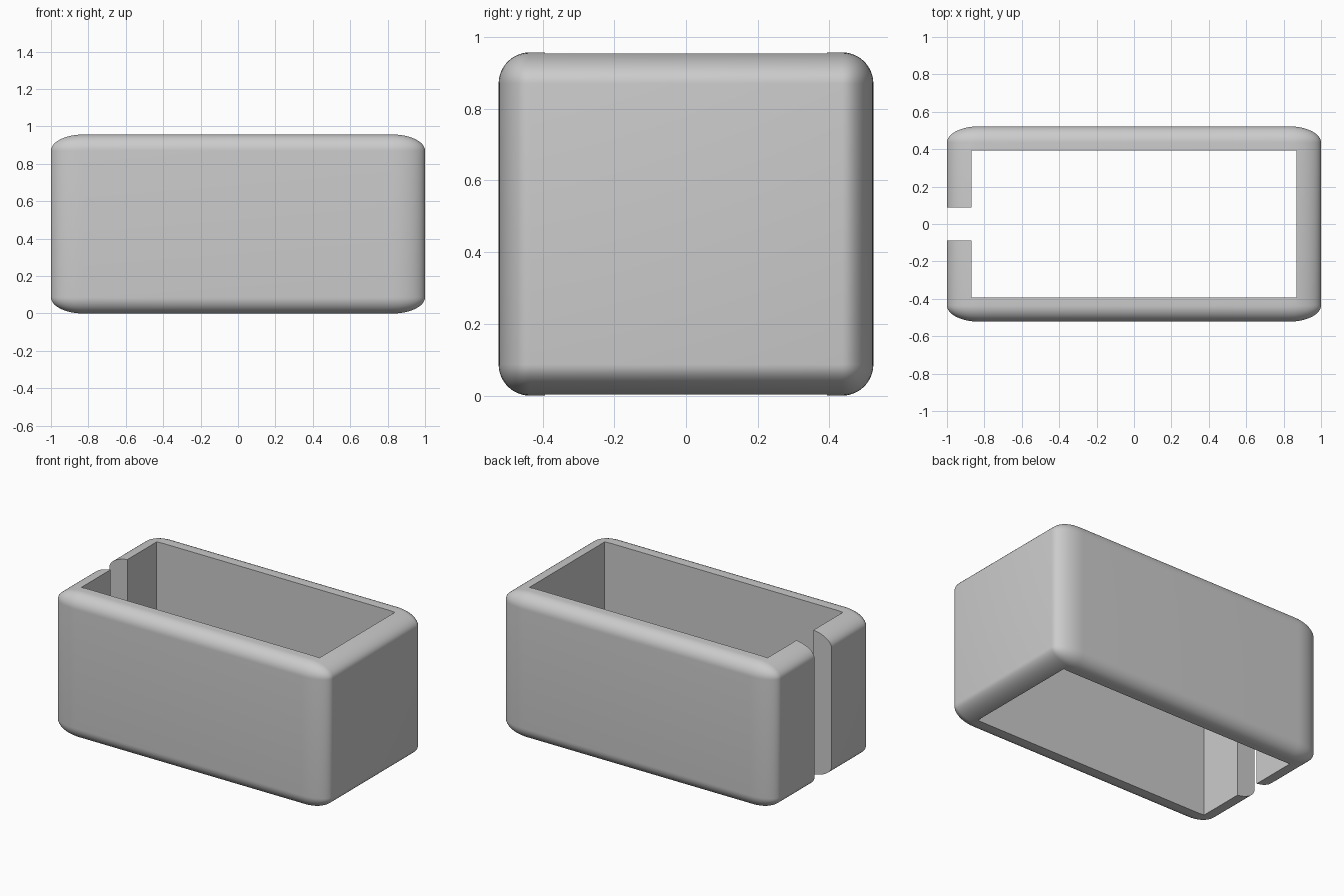
import bpy
import bmesh
from math import radians
from mathutils import Matrix, Vector

WIDTH, DEPTH, HEIGHT = 2.0, 1.045, 0.957
RADIUS = 0.087      # corner rounding before the lengthwise stretch
STRETCH = 2.0       # rounding is twice as long along x

old = bpy.data.objects.get("Cube")
if old:
    bpy.data.objects.remove(old, do_unlink=True)

grey = bpy.data.materials.new("light_grey")
grey.use_nodes = True
colour = (0.6, 0.6, 0.6, 1.0)
grey.diffuse_color = colour
grey.node_tree.nodes["Principled BSDF"].inputs["Base Color"].default_value = colour


def box(name, size, centre, radius=0.0, stretch=1.0):
    """Box with optional rounded edges, stretched along x."""
    bm = bmesh.new()
    bmesh.ops.create_cube(bm, size=1.0)
    bmesh.ops.scale(bm, verts=bm.verts, vec=(size[0] / stretch, size[1], size[2]))
    if radius:
        bmesh.ops.bevel(bm, geom=bm.edges[:], offset=radius, segments=12,
                        profile=0.5, affect='EDGES')
    bmesh.ops.scale(bm, verts=bm.verts, vec=(stretch, 1, 1))
    bmesh.ops.transform(bm, verts=bm.verts, matrix=Matrix.Translation(Vector(centre)))
    mesh = bpy.data.meshes.new(name)
    bm.to_mesh(mesh)
    bm.free()
    mesh.materials.append(grey)
    obj = bpy.data.objects.new(name, mesh)
    bpy.context.collection.objects.link(obj)
    return obj


# Rounded outer body
sleeve = box("sleeve", (WIDTH, DEPTH, HEIGHT), (0, 0, HEIGHT / 2), RADIUS, STRETCH)

# Open passage from top to bottom, and the slit through the right end
cutters = [
    box("passage_cutter", (1.738, 0.786, 2), (0, 0, HEIGHT / 2)),
    box("slit_cutter", (0.6, 0.177, 2), (-1, 0, HEIGHT / 2)),
]
bpy.context.view_layer.objects.active = sleeve
for cutter in cutters:
    cutter.hide_render = True
    cut = sleeve.modifiers.new(cutter.name, 'BOOLEAN')
    cut.operation = 'DIFFERENCE'
    cut.solver = 'EXACT'
    cut.object = cutter
    bpy.ops.object.modifier_apply(modifier=cut.name)
    bpy.data.objects.remove(cutter, do_unlink=True)

# Smooth roundings, crisp cut edges
bpy.ops.object.select_all(action='DESELECT')
sleeve.select_set(True)
bpy.ops.object.shade_smooth_by_angle(angle=radians(35))
